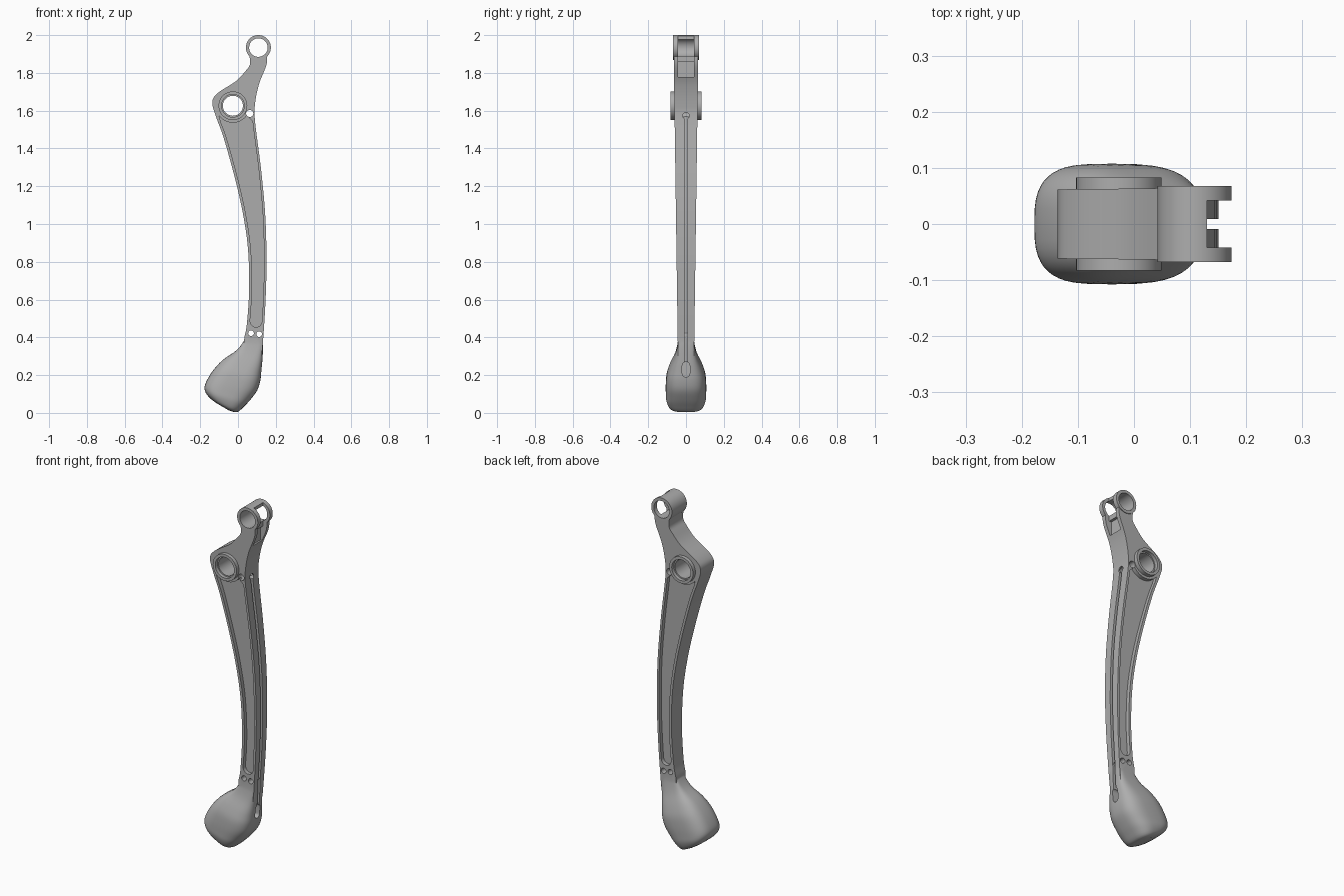
import bpy, bmesh, math
from mathutils import Vector, Matrix

cube = bpy.data.objects.get("Cube")
if cube:
    bpy.data.objects.remove(cube)

grey = bpy.data.materials.new("satin_grey")
grey.use_nodes = True
colour = (0.42, 0.42, 0.42, 1)
grey.diffuse_color = colour
grey.node_tree.nodes["Principled BSDF"].inputs["Base Color"].default_value = colour


def finish(name, bm):
    bmesh.ops.recalc_face_normals(bm, faces=bm.faces)
    mesh = bpy.data.meshes.new(name)
    bm.to_mesh(mesh)
    bm.free()
    mesh.materials.append(grey)
    ob = bpy.data.objects.new(name, mesh)
    bpy.context.collection.objects.link(ob)
    return ob


def spline(points, steps=6):
    """Smooth curve through points of any dimension."""
    p = [Vector(q) for q in points]
    p = [p[0] * 2 - p[1]] + p + [p[-1] * 2 - p[-2]]
    out = []
    for a, b, c, d in zip(p, p[1:], p[2:], p[3:]):
        for i in range(steps):
            t = i / steps
            out.append((b * 2 + (c - a) * t + (a * 2 - b * 5 + c * 4 - d) * t * t
                        + (b * 3 - a - c * 3 + d) * t ** 3) / 2)
    return out + [p[-2]]


def arc(x, z, r, start, end, n=16):
    angles = [math.radians(start + (end - start) * i / n) for i in range(n + 1)]
    return [Vector((x + r * math.cos(a), z + r * math.sin(a))) for a in angles]


def skin(name, rings):
    """Closed solid through rings of equal length."""
    bm = bmesh.new()
    loops = [[bm.verts.new(p) for p in ring] for ring in rings]
    n = len(loops[0])
    for a, b in zip(loops, loops[1:]):
        for i in range(n):
            j = (i + 1) % n
            bm.faces.new((a[i], a[j], b[j], b[i]))
    bm.faces.new(loops[0])
    bm.faces.new(loops[-1])
    return finish(name, bm)


def prism(name, outline, near, far):
    """Outline in x and z, with y limits that may depend on z."""
    return skin(name, [[(p[0], side(p[1]), p[1]) for p in outline] for side in (near, far)])


def cylinder(name, centre, r, half, axis="X", sides=64):
    bm = bmesh.new()
    turn = Matrix.Rotation(math.pi / 2, 4, axis)
    bmesh.ops.create_cone(bm, cap_ends=True, segments=sides, radius1=r, radius2=r,
                          depth=half * 2, matrix=Matrix.Translation(centre) @ turn)
    return finish(name, bm)


def box(name, low, high):
    outline = [(low[0], low[2]), (high[0], low[2]), (high[0], high[2]), (low[0], high[2])]
    return prism(name, outline, lambda z: low[1], lambda z: high[1])


def combine(target, tool, operation="DIFFERENCE"):
    mod = target.modifiers.new("combine", "BOOLEAN")
    mod.operation = operation
    mod.solver = "EXACT"
    mod.object = tool
    bpy.context.view_layer.objects.active = target
    bpy.ops.object.modifier_apply(modifier=mod.name)
    bpy.data.objects.remove(tool)


def half(z):
    return 0.044 + (z - 0.4) * 0.014


# Curved, gently tapering arm
left = spline([(.06, 1.9), (.063, 1.845), (.04, 1.81), (-.01, 1.757), (-.107, 1.693),
               (-.136, 1.645), (-.117, 1.57), (-.074, 1.45), (-.015, 1.237), (.027, 1.05),
               (.053, .866), (.059, .654), (.047, .47), (.033, .39), (.035, .31)])
right = spline([(.155, 1.9), (.15, 1.84), (.111, 1.74), (.09, 1.635), (.09, 1.545),
                (.122, 1.29), (.144, 1.05), (.151, .81), (.146, .6), (.134, .4), (.126, .3)])
arm = prism("lever_arm", left + right[::-1], lambda z: -half(z), half)

# Rounded knob lofted from the arm: left x, z, right x, z, half depth, squareness
sections = spline([(.065, .46, .128, .46, .036, 6), (.03, .38, .133, .37, .0435, 6),
                   (-.01, .33, .13, .29, .058, 4), (-.075, .285, .124, .22, .085, 3.2),
                   (-.12, .24, .118, .17, .102, 3), (-.155, .19, .102, .12, .107, 3),
                   (-.177, .14, .07, .075, .107, 3), (-.17, .105, .035, .037, .104, 3),
                   (-.145, .075, -.005, .004, .088, 3), (-.115, .052, -.05, .014, .06, 3)], 4)
rings = []
for lx, lz, rx, rz, depth, power in sections:
    ring = []
    for i in range(48):
        a = 2 * math.pi * i / 48
        u = math.copysign(abs(math.cos(a)) ** (2 / power), math.cos(a))
        v = math.copysign(abs(math.sin(a)) ** (2 / power), math.sin(a))
        ring.append(((lx + rx + (rx - lx) * u) / 2, depth * v, (lz + rz + (rz - lz) * u) / 2))
    rings.append(ring)
combine(arm, skin("knob", rings), "UNION")

# Side pockets, rounded below and curved around the boss above
boss = (-.027, 0, 1.626)
lug = (.108, 0, 1.934)
pocket = [p + Vector((.015, 0)) for p in left if .485 < p.y < 1.55]
pocket += arc(.0955, .485, .031, 180, 360)
pocket += [p - Vector((.013, 0)) for p in right[::-1] if .485 < p.y < 1.55]
pocket += arc(boss[0], boss[2], .09, 325, 215)
for s in (-1, 1):
    combine(arm, prism("pocket_cutter", pocket, lambda z: s * (half(z) - .022), lambda z: s * .2))

# Pivot boss and upper lug
combine(arm, cylinder("boss", boss, .076, .083), "UNION")
combine(arm, cylinder("lug", lug, .066, .068), "UNION")
combine(arm, cylinder("boss_bore", boss, .053, .2))
combine(arm, cylinder("lug_bore", lug, .049, .2))
for s in (-1, 1):
    combine(arm, cylinder("counterbore", (boss[0], s * .083, boss[2]), .06, .02))

# Fork opening in the lug
combine(arm, box("fork_cutter", (.13, -.042, 1.777), (.3, .042, 2.1)))
combine(arm, box("fork_floor_cutter", (.115, -.042, 1.777), (.14, .042, 1.86)))

# Long groove along the outer edge, with openings at its ends
edge = [p for p in right if .24 < p.y < 1.58] + [Vector((.12, .21))]
groove = [p + Vector((.08, 0)) for p in edge] + [p - Vector((.035, 0)) for p in edge[::-1]]
combine(arm, prism("groove_cutter", groove, lambda z: -.009, lambda z: .009))
combine(arm, cylinder("groove_top_hole", (.1, 0, 1.573), .017, .04, "Y", 24))
combine(arm, prism("groove_end_cutter", [(x + .12, z) for x, z in
                   ((-.035, .21), (.08, .21), (.08, .25), (-.035, .25))],
                   lambda z: -.02, lambda z: .02))
for z in (.21, .25):
    combine(arm, cylinder("groove_end_hole", (.12, 0, z), .02, .04, "Y", 24))

# Small through holes
combine(arm, cylinder("upper_hole", (.062, 0, 1.585), .019, .2, sides=24))
for x, z in ((.069, .422), (.112, .417)):
    combine(arm, cylinder("pin_hole", (x, 0, z), .015, .2, sides=24))

# Smooth shading with crisp edges
bpy.ops.object.select_all(action="DESELECT")
arm.select_set(True)
bpy.context.view_layer.objects.active = arm
bpy.ops.object.shade_smooth_by_angle(angle=math.radians(30))
